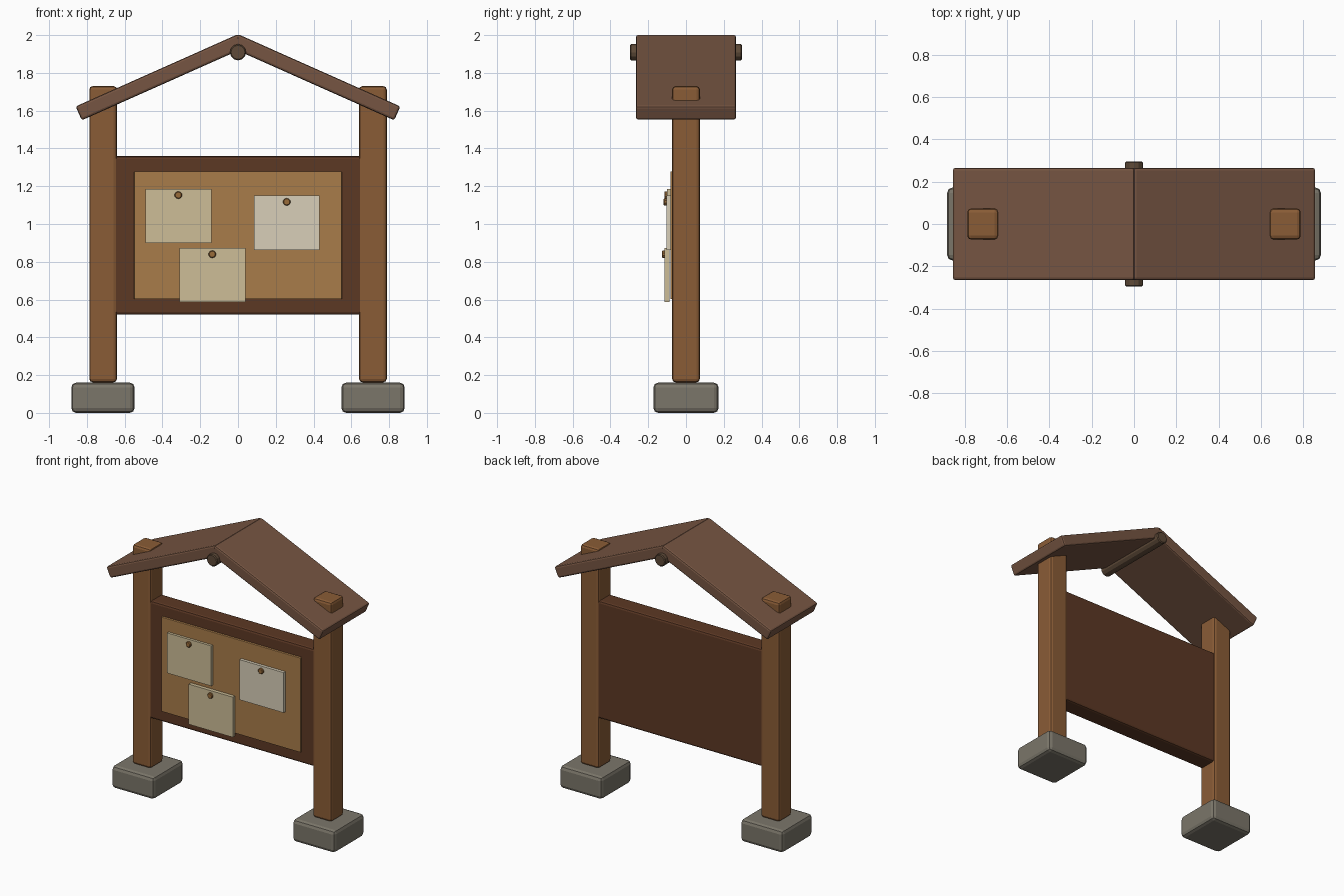
import bpy
from math import radians, cos, sin
from mathutils import Vector

if "Cube" in bpy.data.objects:
    bpy.data.objects.remove(bpy.data.objects["Cube"])


def material(name, hexcode):
    # sRGB hex to linear diffuse colour
    rgb = [int(hexcode[i:i + 2], 16) / 255 for i in (0, 2, 4)]
    m = bpy.data.materials.new(name)
    m.diffuse_color = [c / 12.92 if c < 0.04 else ((c + 0.055) / 1.055) ** 2.4 for c in rgb] + [1]
    m.use_nodes = True
    m.node_tree.nodes["Principled BSDF"].inputs["Base Color"].default_value = m.diffuse_color
    return m


POST = material("post wood", "8A5C36")
FRAME = material("dark wood", "5C3824")
ROOF = material("roof wood", "765542")
RIDGE = material("ridge wood", "5E4A38")
STONE = material("stone", "7B766A")
CORK = material("cork", "A87C4A")
PAPER = material("aged paper", "CDBD97")
PALE = material("pale paper", "D8CFB8")
PIN = material("pin", "9A6C3A")


def finish(ob, name, mat, bevel, segments=2):
    ob.name = name
    ob.data.materials.append(mat)
    if bevel:
        b = ob.modifiers.new("bevel", 'BEVEL')
        b.width, b.segments = bevel, segments
        b.limit_method = 'ANGLE'
        b.angle_limit = radians(40)
    return ob


def box(name, center, size, mat, bevel=0.0, tilt=0.0):
    bpy.ops.mesh.primitive_cube_add(size=1, location=center)
    ob = bpy.context.object
    ob.scale = size
    bpy.ops.object.transform_apply(location=False, rotation=False, scale=True)
    ob.rotation_euler.y = tilt
    return finish(ob, name, mat, bevel)


def rod(name, center, radius, length, sides, mat, bevel):
    bpy.ops.mesh.primitive_cylinder_add(vertices=sides, radius=radius, depth=length,
                                        location=center, rotation=(radians(90), 0, 0))
    return finish(bpy.context.object, name, mat, bevel, 1)


# Footings, posts and roof slabs, mirrored left and right
pitch, length, thick = radians(24), 0.941, 0.08
for side, s in (("left", -1), ("right", 1)):
    box(side + "_footing", (s * 0.715, 0, 0.08), (0.335, 0.345, 0.16), STONE, 0.025)
    box(side + "_post", (s * 0.714, 0, 0.946), (0.147, 0.147, 1.568), POST, 0.018)
    along = Vector((s * cos(pitch), 0, -sin(pitch)))
    normal = Vector((s * sin(pitch), 0, cos(pitch)))
    center = Vector((0, 0, 2.005)) + along * length / 2 - normal * thick / 2
    box(side + "_roof_slab", center, (length, 0.53, thick), ROOF, 0.012, s * pitch)

# Ridge pole under the apex
rod("ridge_pole", (0, 0, 1.909), 0.043, 0.592, 12, RIDGE, 0.006)

# Backing board and cork sheet
box("backing_board", (0, 0, 0.94), (1.32, 0.132, 0.84), FRAME, 0.015)
box("cork_sheet", (0, -0.067, 0.94), (1.10, 0.03, 0.675), CORK, 0.003)

# Pinned notices: x, z, back y, front y
notices = [(-0.316, 1.043, -0.08, -0.100, PAPER),
           (0.258, 1.007, -0.08, -0.103, PALE),
           (-0.136, 0.730, -0.088, -0.113, PAPER)]
for i, (x, z, back, front, mat) in enumerate(notices, 1):
    box(f"notice_{i}", (x, (back + front) / 2, z), (0.349, back - front, 0.287), mat)
    rod(f"pin_{i}", (x, front - 0.003, z + 0.11), 0.02, 0.024, 10, PIN, 0.004)
